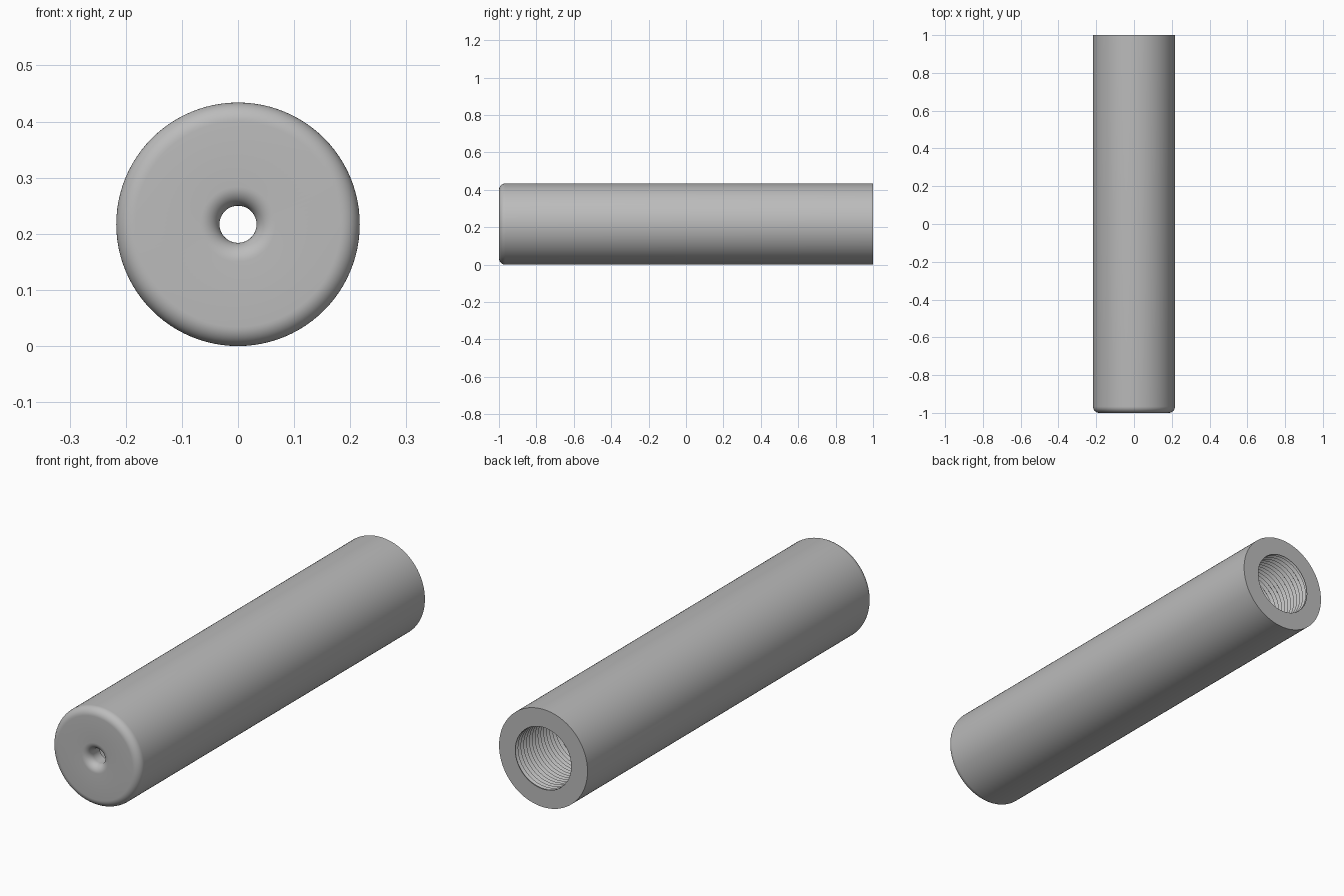
import bpy, bmesh, math

cube = bpy.data.objects.get("Cube")
if cube:
    bpy.data.objects.remove(cube, do_unlink=True)

RADIUS, BORE, HOLE = 0.217, 0.137, 0.033
FRONT, BACK, WALL = -1.0, 1.0, 0.08
RIM, FLARE = 0.034, 0.034
PITCH, DEPTH, THREAD_START = 0.02, 0.011, 0.3
SEGMENTS, ROWS = 96, 4

grey = bpy.data.materials.new("plain grey")
grey.use_nodes = True
colour = (0.5, 0.5, 0.5, 1)
grey.diffuse_color = colour
grey.node_tree.nodes["Principled BSDF"].inputs["Base Color"].default_value = colour


def arc(radius, y, size, start, end, steps=10):
    """Points (radius, y) along a circular arc."""
    angles = [math.radians(start + (end - start) * i / steps) for i in range(steps + 1)]
    return [(radius + size * math.cos(a), y + size * math.sin(a)) for a in angles]


def sweep(bm, profile_at):
    """Skin a profile around the tube axis; it may change with the turn."""
    columns = []
    for j in range(SEGMENTS + 1):
        turn = j / SEGMENTS
        a = turn * math.tau
        columns.append([bm.verts.new((r * math.cos(a), y, RADIUS + r * math.sin(a)))
                        for r, y in profile_at(turn)])
    for left, right in zip(columns, columns[1:]):
        for k in range(len(left) - 1):
            bm.faces.new((left[k], right[k], right[k + 1], left[k + 1]))


# Body: smooth bore, front wall, flared hole, rounded rim, outside, back ring
body = [(BORE, THREAD_START), (BORE, FRONT + WALL), (HOLE, FRONT + WALL)]
body += arc(HOLE + FLARE, FRONT + FLARE, FLARE, 180, 270)
body += arc(RADIUS - RIM, FRONT + RIM, RIM, 270, 360)
body += [(RADIUS, BACK), (BORE, BACK)]


# Internal thread: a helical groove clipped at both ends
def thread(turn):
    count = round((BACK - THREAD_START) / PITCH)
    points = []
    for k in range(-ROWS, count * ROWS + 1):
        y = THREAD_START + (k / ROWS + turn) * PITCH
        inside = THREAD_START < y < BACK - 0.0005
        groove = DEPTH * (0, 0.5, 1, 0.5)[k % ROWS]
        y = min(max(y, THREAD_START), BACK)
        points.append((BORE + groove if inside else BORE, y))
    return points


bm = bmesh.new()
sweep(bm, lambda turn: body)
sweep(bm, thread)
bmesh.ops.remove_doubles(bm, verts=bm.verts, dist=0.0001)
bmesh.ops.dissolve_degenerate(bm, edges=bm.edges, dist=0.0001)
bmesh.ops.recalc_face_normals(bm, faces=bm.faces)
mesh = bpy.data.meshes.new("threaded_tube")
bm.to_mesh(mesh)
bm.free()
mesh.materials.append(grey)

tube = bpy.data.objects.new("threaded_tube", mesh)
bpy.context.collection.objects.link(tube)
bpy.ops.object.select_all(action="DESELECT")
tube.select_set(True)
bpy.context.view_layer.objects.active = tube
bpy.ops.object.shade_smooth_by_angle(angle=math.radians(35))
